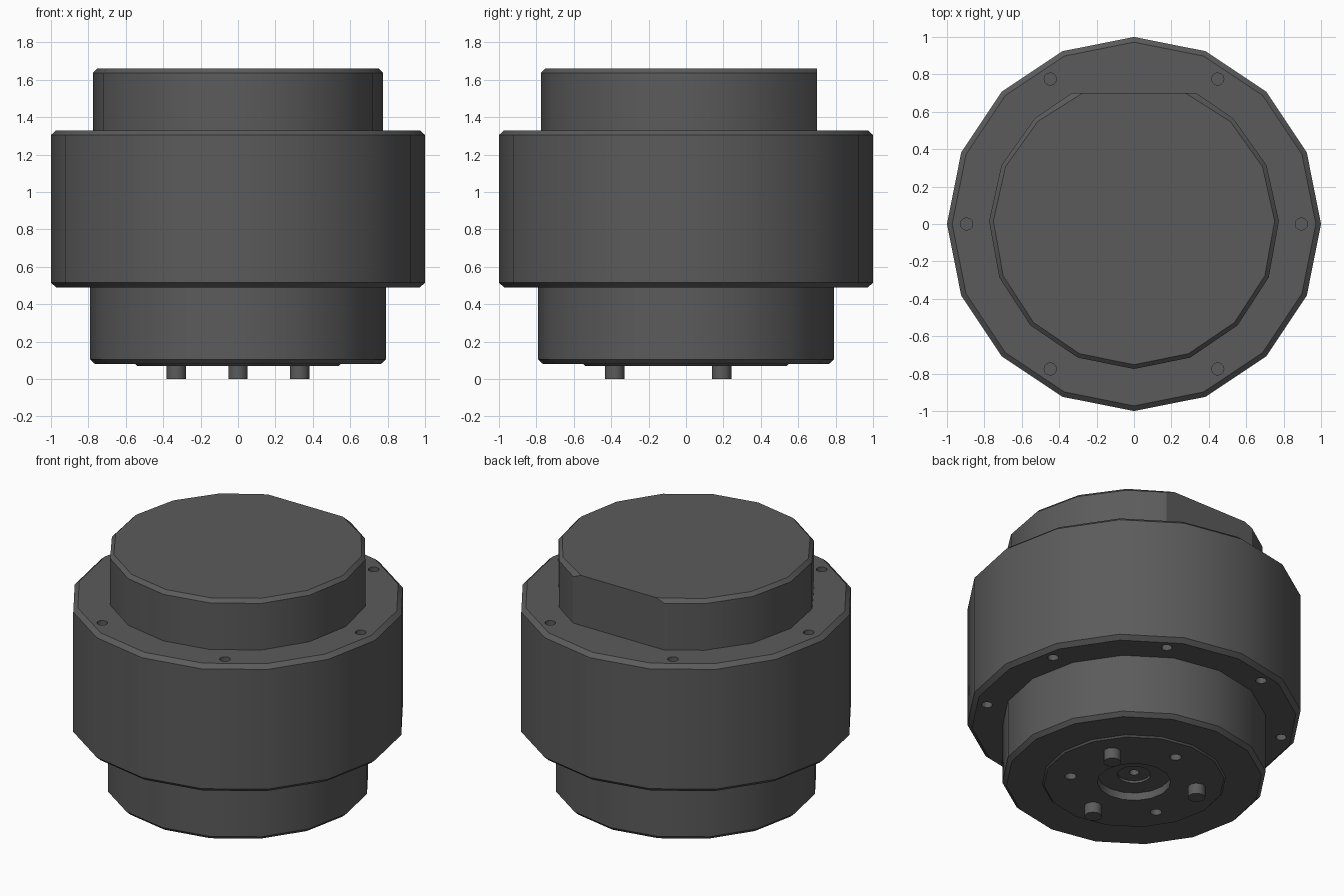
import bpy, bmesh, math
from math import sin, cos, radians, sqrt

if "Cube" in bpy.data.objects:
    bpy.data.objects.remove(bpy.data.objects["Cube"])

# One dark grey plastic for the whole motor
GREY = (0.105, 0.105, 0.105, 1)
mat = bpy.data.materials.new("dark grey")
mat.use_nodes = True
mat.diffuse_color = GREY
mat.node_tree.nodes["Principled BSDF"].inputs["Base Color"].default_value = GREY


def circle(r, n=16):
    return [(r * cos(2 * math.pi * i / n), r * sin(2 * math.pi * i / n)) for i in range(n)]


def polar(r, degrees):
    return r * cos(radians(degrees)), r * sin(radians(degrees))


def loft(name, rings, at=(0, 0)):
    """Closed solid through stacked (outline, height) rings, bottom to top."""
    bm = bmesh.new()
    loops = [[bm.verts.new((x + at[0], y + at[1], z)) for x, y in pts] for pts, z in rings]
    for a, b in zip(loops, loops[1:]):
        for i in range(len(a)):
            j = (i + 1) % len(a)
            bm.faces.new((a[i], a[j], b[j], b[i]))
    bm.faces.new(loops[0][::-1])
    bm.faces.new(loops[-1])
    bmesh.ops.recalc_face_normals(bm, faces=bm.faces)
    mesh = bpy.data.meshes.new(name)
    bm.to_mesh(mesh)
    bm.free()
    mesh.materials.append(mat)
    obj = bpy.data.objects.new(name, mesh)
    bpy.context.collection.objects.link(obj)
    return obj


def select(obj):
    bpy.ops.object.select_all(action="DESELECT")
    obj.select_set(True)
    bpy.context.view_layer.objects.active = obj


def drill(obj, at, r, z0, z1, n=12):
    """Cut a round hole between two heights."""
    cutter = loft("hole_cutter", [(circle(r, n), z0), (circle(r, n), z1)], at)
    cutter.hide_render = True
    select(obj)
    mod = obj.modifiers.new("hole", "BOOLEAN")
    mod.operation = "DIFFERENCE"
    mod.solver = "EXACT"
    mod.object = cutter
    bpy.ops.object.modifier_apply(modifier=mod.name)
    bpy.data.objects.remove(cutter)


def smooth(obj):
    select(obj)
    bpy.ops.object.shade_smooth_by_angle(angle=radians(30))


# Wide middle housing with chamfered rims and screw holes
housing = loft("main_housing", [(circle(0.972), 0.49), (circle(1), 0.515),
                                (circle(1), 1.305), (circle(0.972), 1.33)])
for k in range(6):
    drill(housing, polar(0.895, 60 * k), 0.033, 1.23, 1.4)
for k in range(8):
    drill(housing, polar(0.9, 17.5 + 45 * k), 0.033, 0.4, 0.59)

# Lower housing with a thin raised face plate
lower = loft("lower_housing", [(circle(0.54), 0.07), (circle(0.55), 0.08), (circle(0.765), 0.081),
                               (circle(0.79), 0.105), (circle(0.79), 0.5)])
drill(lower, (0, 0), 0.22, 0, 0.12, 16)
drill(lower, (0, 0), 0.1, 0, 0.135, 16)
drill(lower, (0, 0), 0.03, 0, 0.2)
for k in range(3):
    drill(lower, polar(0.385, 90 + 120 * k), 0.035, 0, 0.14)

# Three drive pins under the face plate
for k in range(3):
    smooth(loft(f"drive_pin_{k + 1}", [(circle(0.052), 0), (circle(0.052), 0.1)],
                polar(0.38, 30 + 120 * k)))


# Top cap, round with a flat at the back
def cap_outline(r, flat=0.7):
    end = sqrt(r * r - flat * flat)
    arc = [polar(r, -90 + 22.8 * k) for k in range(-6, 7)]
    return [(-end, flat)] + arc + [(end, flat)]


cap = loft("top_cap", [(cap_outline(0.775), 1.32), (cap_outline(0.775), 1.637),
                       (cap_outline(0.752), 1.66)])

for part in (housing, lower, cap):
    smooth(part)
